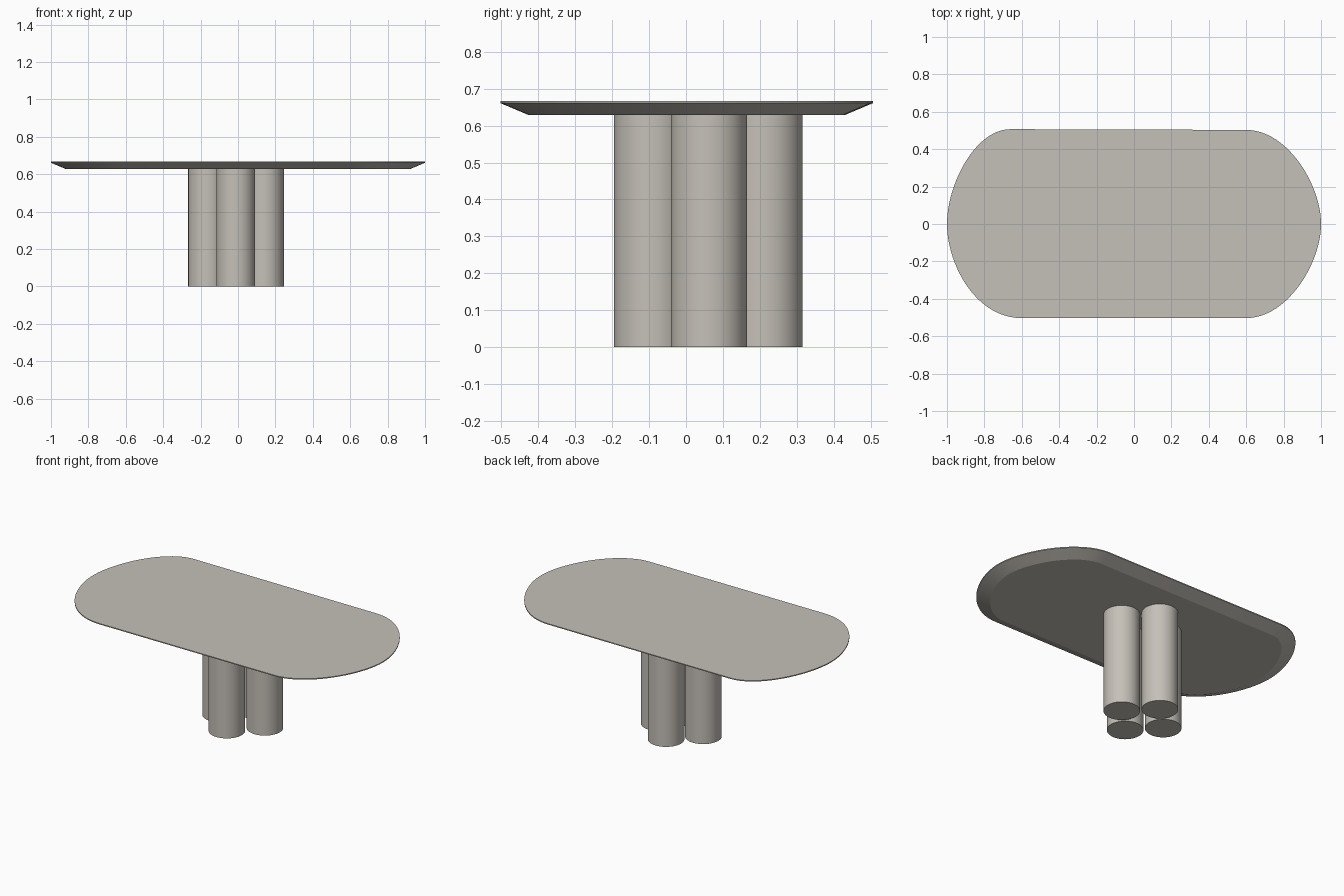
import bpy, bmesh, math
from mathutils import Vector
from mathutils.geometry import interpolate_bezier

if "Cube" in bpy.data.objects:
    bpy.data.objects.remove(bpy.data.objects["Cube"])

stone = bpy.data.materials.new("warm_grey_stone")
stone.diffuse_color = (0.56, 0.53, 0.48, 1)
stone.use_nodes = True
stone.node_tree.nodes["Principled BSDF"].inputs["Base Color"].default_value = stone.diffuse_color


def finish(obj):
    obj.data.materials.append(stone)
    bpy.ops.object.select_all(action='DESELECT')
    obj.select_set(True)
    bpy.context.view_layer.objects.active = obj
    bpy.ops.object.shade_smooth_by_angle(angle=math.radians(20))


def corner(sx, sy, start, bulge, half_depth):
    """Quarter outline from the end tip to the straight long side."""
    pts = interpolate_bezier(Vector((1, 0)), Vector((1, 0.21)),
                             Vector((bulge, half_depth)), Vector((start, half_depth)), 24)
    return [Vector((p.x * sx, p.y * sy)) for p in pts]


# Tabletop outline, counter-clockwise, with slightly tighter left corners
right_back = corner(1, 1, 0.60, 0.82, 0.503)
left_back = corner(-1, 1, 0.66, 0.85, 0.507)
left_front = corner(-1, -1, 0.60, 0.85, 0.503)
right_front = corner(1, -1, 0.60, 0.82, 0.503)
outline = right_back + left_back[::-1][:-1] + left_front + right_front[::-1][:-1]
outline = outline[:-1] if (outline[-1] - outline[0]).length < 1e-4 else outline


def inset(pts, d):
    """Move each outline point inward along its normal."""
    out = []
    for i, p in enumerate(pts):
        t = (pts[(i + 1) % len(pts)] - pts[i - 1]).normalized()
        out.append(p + Vector((-t.y, t.x)) * d)
    return out


# Tabletop: flat underside, wide under-bevel, thin upright rim
bm = bmesh.new()
rings = []
for d, z in ((0.078, 0.628), (0.0, 0.661), (0.0, 0.667)):
    rings.append([bm.verts.new((p.x, p.y, z)) for p in inset(outline, d)])
n = len(outline)
for lo, hi in zip(rings, rings[1:]):
    for i in range(n):
        j = (i + 1) % n
        bm.faces.new((lo[i], lo[j], hi[j], hi[i]))
bm.faces.new(rings[0][::-1])
bm.faces.new(rings[-1])
bmesh.ops.recalc_face_normals(bm, faces=bm.faces)
mesh = bpy.data.meshes.new("tabletop")
bm.to_mesh(mesh)
bm.free()
top = bpy.data.objects.new("tabletop", mesh)
bpy.context.collection.objects.link(top)
finish(top)

# Four column legs clustered in a diamond
legs = {"front_leg": (-0.012, -0.092), "right_leg": (0.142, 0.062),
        "back_leg": (-0.012, 0.213), "left_leg": (-0.163, 0.062)}
for name, (x, y) in legs.items():
    bpy.ops.mesh.primitive_cylinder_add(vertices=64, radius=0.103, depth=0.628,
                                        location=(x, y, 0.314))
    leg = bpy.context.object
    leg.name = name
    finish(leg)
